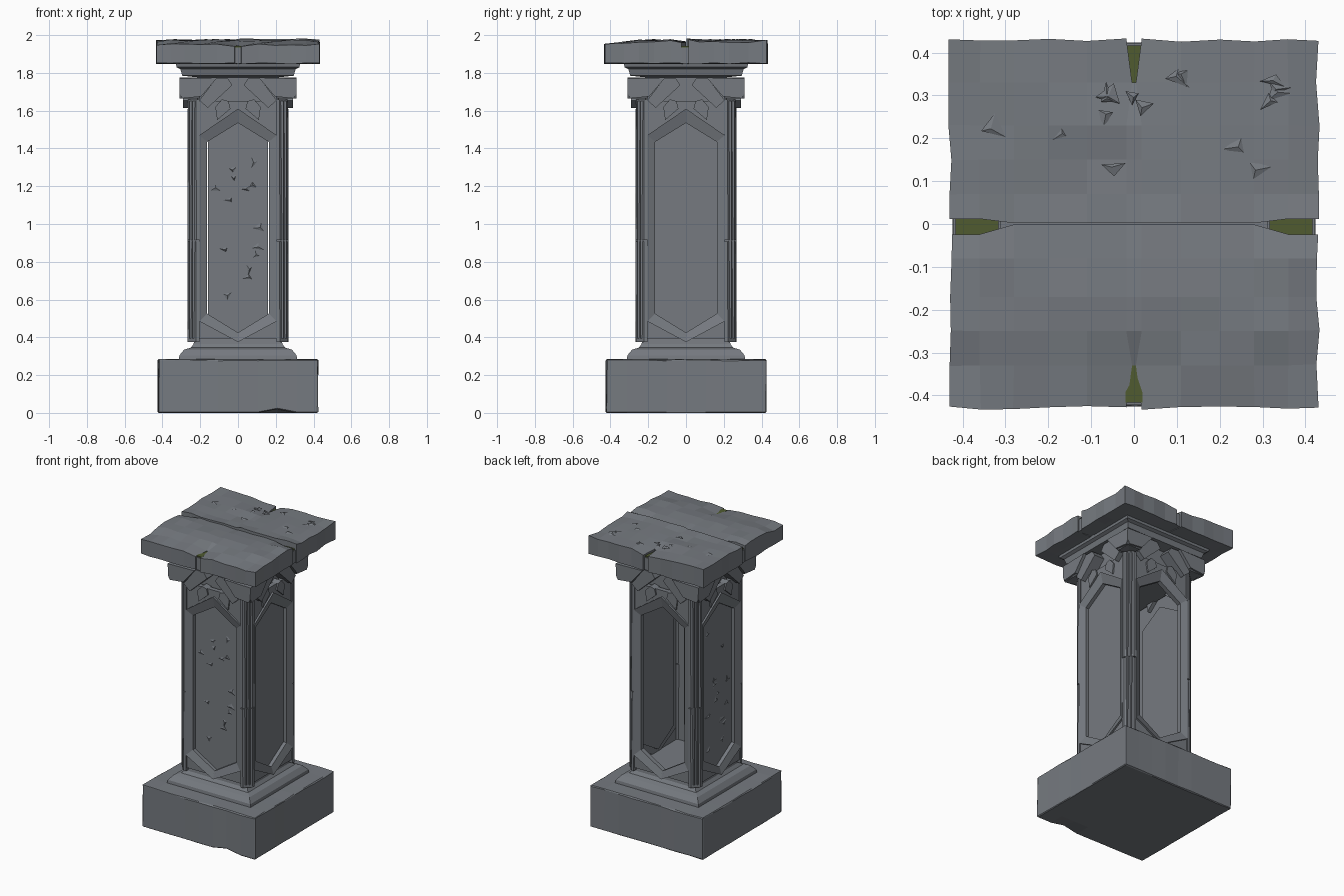
import bpy, bmesh, math, random
from mathutils import Matrix, Vector

if "Cube" in bpy.data.objects:
    bpy.data.objects.remove(bpy.data.objects["Cube"])
random.seed(7)

def material(name, rgb):
    m = bpy.data.materials.new(name)
    m.diffuse_color = (*rgb, 1)
    m.use_nodes = True
    m.node_tree.nodes["Principled BSDF"].inputs["Base Color"].default_value = m.diffuse_color
    return m

STONE = material("blue grey stone", (0.18, 0.195, 0.216))
MOSS = material("moss green", (0.08, 0.105, 0.03))

def finish(name, bm, mat=STONE):
    bmesh.ops.recalc_face_normals(bm, faces=bm.faces)
    me = bpy.data.meshes.new(name)
    bm.to_mesh(me)
    bm.free()
    me.materials.append(mat)
    ob = bpy.data.objects.new(name, me)
    bpy.context.collection.objects.link(ob)
    return ob

def turned(fn, name, sides=range(4), mat=STONE):
    """Build a part on the front face and repeat it round the pillar."""
    bm = bmesh.new()
    for k in sides:
        fn(bm, Matrix.Rotation(k * math.pi / 2, 4, 'Z'))
    return finish(name, bm, mat)

def prism(bm, rot, pts, y0, y1):
    a = [bm.verts.new(rot @ Vector((x, y0, z))) for x, z in pts]
    b = [bm.verts.new(rot @ Vector((x, y1, z))) for x, z in pts]
    bm.faces.new(a)
    bm.faces.new(b[::-1])
    n = len(pts)
    for i in range(n):
        j = (i + 1) % n
        bm.faces.new((a[i], b[i], b[j], a[j]))

def ring(bm, rot, outer, inner, y0, y1, slope=0.0):
    """Flat frame; slope splays the inner edge backwards."""
    loops = []
    for pts, y in ((outer, y0), (inner, y0 + slope), (inner, y1), (outer, y1)):
        loops.append([bm.verts.new(rot @ Vector((x, y, z))) for x, z in pts])
    n = len(outer)
    for k in range(4):
        p, q = loops[k], loops[(k + 1) % 4]
        for i in range(n):
            j = (i + 1) % n
            bm.faces.new((p[i], p[j], q[j], q[i]))

def loft(name, rings, mat=STONE):
    bm = bmesh.new()
    loops = [[bm.verts.new((sx * h, sy * h, z)) for sx, sy in ((-1, -1), (1, -1), (1, 1), (-1, 1))]
             for h, z in rings]
    for p, q in zip(loops, loops[1:]):
        for i in range(4):
            j = (i + 1) % 4
            bm.faces.new((p[i], p[j], q[j], q[i]))
    bm.faces.new(loops[0][::-1])
    bm.faces.new(loops[-1])
    return finish(name, bm, mat)

def box(bm, x0, x1, y0, y1, z0, z1):
    m = Matrix.Translation(((x0 + x1) / 2, (y0 + y1) / 2, (z0 + z1) / 2)) @ Matrix.Diagonal((x1 - x0, y1 - y0, z1 - z0, 1))
    return bmesh.ops.create_cube(bm, size=1, matrix=m)["verts"]

def hexagon(w, bottom, low, high, top):
    return [(0, bottom), (w, low), (w, high), (0, top), (-w, high), (-w, low)]

# worn base block
bm = bmesh.new()
box(bm, -.425, .425, -.425, .425, 0, .285)
bmesh.ops.bevel(bm, geom=bm.edges[:], offset=.005, segments=1, affect='EDGES')
bmesh.ops.subdivide_edges(bm, edges=[e for e in bm.edges if e.calc_length() > .5], cuts=7, use_grid_fill=True)
for v in bm.verts:
    if abs(v.co.x) > .4 or abs(v.co.y) > .4:
        f = random.uniform(.99, 1.003)
        v.co.x *= f
        v.co.y *= f
        if v.co.z > .25:
            v.co.z -= random.uniform(0, .005)
    if abs(v.co.x - .2) < .06 and v.co.y < -.4 and v.co.z < .02:
        v.co.z += .02
finish("base_block", bm)

# stepped plinth and neck moulding
loft("plinth", [(.315, .27), (.31, .305), (.285, .335), (.25, .345), (.235, .365), (.23, .40)])
loft("neck_moulding", [(.2, 1.775), (.295, 1.785), (.305, 1.82), (.325, 1.83), (.33, 1.855)])
loft("capital_core", [(.215, 1.60), (.215, 1.80)])

# hollow shaft: pierced walls, raised pointed frames, inset panels (back panel lost)
OUT = hexagon(.205, .375, .485, 1.47, 1.61)
IN = hexagon(.163, .425, .525, 1.435, 1.535)
RECT = [(0, .395), (.24, .395), (.24, 1.65), (0, 1.65), (-.24, 1.65), (-.24, .395)]
HOLE = hexagon(.19, .41, .50, 1.45, 1.57)
turned(lambda b, r: ring(b, r, RECT, HOLE, -.256, -.225), "shaft_walls")
turned(lambda b, r: ring(b, r, OUT, IN, -.268, -.22, .018), "panel_frames")
turned(lambda b, r: prism(b, r, hexagon(.167, .42, .52, 1.44, 1.54), -.226, -.208), "side_panels", (1, 3))
turned(lambda b, r: prism(b, r, hexagon(.160, .422, .523, 1.437, 1.537), -.226, -.208), "front_panel", (0,))

# broad chamfered corner posts, split by the crack at mid height
def posts(bm, rot):
    for z0, z1 in ((.375, .908), (.914, 1.66)):
        c = [(-.266, -.205), (-.266, -.222), (-.222, -.266), (-.205, -.266), (-.205, -.235), (-.235, -.205)]
        lo = [bm.verts.new(rot @ Vector((x + random.uniform(-.002, .002), y, z0))) for x, y in c]
        hi = [bm.verts.new(rot @ Vector((x + random.uniform(-.002, .004), y + .003, z1))) for x, y in c]
        bm.faces.new(lo[::-1])
        bm.faces.new(hi)
        for i in range(6):
            j = (i + 1) % 6
            bm.faces.new((lo[i], lo[j], hi[j], hi[i]))
turned(posts, "corner_posts")

# capital: corner blocks, diagonal bands and little curls, mirrored on each face
def capital(bm, rot):
    for s in (-1, 1):
        prism(bm, rot, [(s * x, z) for x, z in ((.31, 1.77), (.11, 1.775), (.195, 1.675), (.295, 1.665), (.308, 1.69))], -.31, -.2)
        prism(bm, rot, [(s * x, z) for x, z in ((.115, 1.772), (.055, 1.772), (.03, 1.735), (.16, 1.615), (.205, 1.655))], -.29, -.2)
        prism(bm, rot, [(s * x, z) for x, z in ((.11, 1.55), (.04, 1.61), (.05, 1.65), (.085, 1.66), (.12, 1.62))], -.266, -.2)
turned(capital, "capital_blocks")

# top slab: two worn halves either side of a crack, notched at the middle
XS = [-.43, -.36, -.28, -.2, -.11, -.018, .018, .11, .2, .28, .36, .43]
def slab_half(name, ys):
    bm = bmesh.new()
    side = 1 if ys[-1] > .1 else -1
    grid = []
    for y in ys:
        row = []
        for x in XS:
            px, py = x, y
            z = 1.972 + random.uniform(-.005, .007)
            if abs(x) > .42 or abs(y) > .42:
                z -= random.uniform(.002, .012)
                px *= random.uniform(.988, 1.008)
                py *= random.uniform(.988, 1.008)
            if side < 0 and y < -.26:
                z -= .012
            if abs(y) > .3 and abs(x) < .03:
                z -= .015
                px *= .25 if abs(y) < .35 else 1
            if abs(y) < .02:
                z += .006 * side
                py = (.012 if abs(x) > .3 else .002) if side > 0 else (-.024 if abs(x) > .3 else -.001)
            row.append(bm.verts.new((px, py, z)))
        grid.append(row)
    for j in range(len(ys) - 1):
        for i in range(len(XS) - 1):
            if XS[i] == -.018 and max(abs(ys[j]), abs(ys[j + 1])) > .4:
                continue
            bm.faces.new((grid[j][i], grid[j][i + 1], grid[j + 1][i + 1], grid[j + 1][i]))
    ext = bmesh.ops.extrude_face_region(bm, geom=bm.faces[:])
    for g in ext["geom"]:
        if isinstance(g, bmesh.types.BMVert):
            g.co.z = 1.846 + (random.uniform(0, .008) if max(abs(g.co.x), abs(g.co.y)) > .41 else 0)
    finish(name, bm)
slab_half("top_slab_front", [-.43, -.33, -.25, -.17, -.08, -.01])
slab_half("top_slab_back", [.01, .07, .15, .23, .33, .43])

# stone filling low in the slab cracks, with moss lying on top of it
fill, moss = bmesh.new(), bmesh.new()
for s in (-1, 1):
    a, b = sorted((s * .31, s * .422))
    for bm, z0, z1, d in ((fill, 1.85, 1.935, 0), (moss, 1.935, 1.943, .006)):
        box(bm, a + d, b - d, -.03, .02, z0, z1)
        box(bm, -.02, .02, a + d, b - d, z0, z1)
finish("crack_filling", fill)
finish("crack_moss", moss, MOSS)

# thin broken shards on the slab top and on the front and left panels
def shard(bm, mat, size):
    a0 = random.uniform(0, 6.28)
    pts = [(size * random.uniform(.3, 1.2) * math.cos(a0 + a), size * random.uniform(.3, 1) * math.sin(a0 + a)) for a in (0, 2.0, 4.1)]
    lo = [bm.verts.new(mat @ Vector((x, y, 0))) for x, y in pts]
    tip = bm.verts.new(mat @ Vector((0, 0, .006)))
    bm.faces.new(lo)
    for i in range(3):
        bm.faces.new((lo[i], lo[(i + 1) % 3], tip))
bm = bmesh.new()
for i in range(16):
    shard(bm, Matrix.Translation((random.uniform(-.38, .38), random.uniform(.12, .38), 1.974)), .04)
finish("slab_shards", bm)

def panel_shards(bm, rot):
    for i in range(14):
        p = Matrix.Translation((random.uniform(-.12, .12), -.227, random.uniform(.55, 1.4)))
        shard(bm, rot @ p @ Matrix.Rotation(math.pi / 2, 4, 'X'), .035)
turned(panel_shards, "panel_shards", (0, 3))
